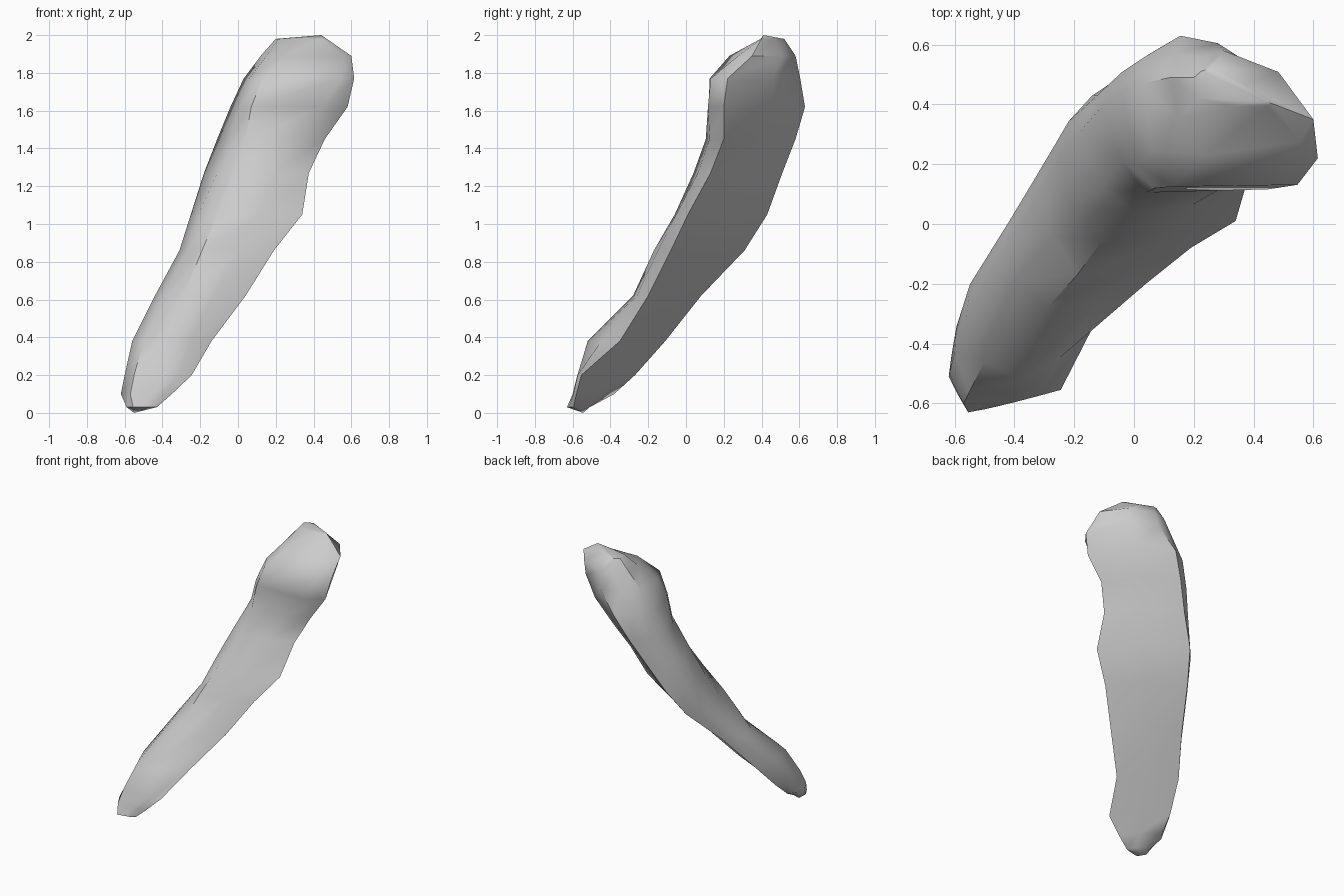
import bpy, bmesh
from mathutils import Vector

if "Cube" in bpy.data.objects:
    bpy.data.objects.remove(bpy.data.objects["Cube"])

# Cross-sections going up: height, then left, front-left, front ridge, right edge, back edge
SECTIONS = [
    (0.03, -.59, -.57, -.555, -.63, -.50, -.62, -.43, -.595, -.53, -.51),
    (0.10, -.62, -.51, -.57, -.60, -.45, -.60, -.35, -.58, -.57, -.38),
    (0.20, -.60, -.43, -.55, -.56, -.38, -.575, -.245, -.555, -.55, -.27),
    (0.38, -.56, -.31, -.50, -.46, -.38, -.52, -.14, -.35, -.49, -.11),
    (0.62, -.44, -.09, -.40, -.19, -.29, -.28, .04, -.20, -.36, .08),
    (0.86, -.31, .12, -.27, -.04, -.19, -.17, .19, -.08, -.22, .31),
    (1.05, -.25, .23, -.21, .06, -.11, -.06, .34, .01, -.14, .43),
    (1.27, -.18, .31, -.11, .12, .00, .04, .375, .13, -.02, .51),
    (1.45, -.11, .39, -.04, .21, .04, .105, .46, .20, .07, .58),
    (1.62, -.04, .44, .01, .20, .07, .12, .58, .20, .155, .63),
    (1.77, .03, .47, .06, .25, .13, .125, .615, .22, .28, .605),
    (1.89, .12, .49, .15, .35, .24, .23, .60, .35, .30, .58),
    (1.98, .20, .49, .215, .42, .33, .395, .47, .40, .26, .52),
]


def bulge_point(a, b, amount, t=0.5):
    """Point along a-b pushed outward (sections run counter-clockwise)."""
    d = b - a
    return a.lerp(b, t) + Vector((d.y, -d.x, 0)) * amount


bm = bmesh.new()
rings = []
for z, *xy in SECTIONS:
    left, fl, ridge, right, back = [Vector((xy[i], xy[i + 1], z)) for i in range(0, 10, 2)]
    # the broad back face is nearly flat; the head swells and gets a blunt front corner
    head = min(1, max(0, (z - 1.3) / 0.47))
    swell, front_bulge = 0.085 + 0.06 * head, 0.06 + 0.09 * head
    if z > 1.95:
        swell = front_bulge = 0.03
    front = bulge_point(ridge, right, front_bulge, 0.5 + 0.33 * head)
    mid = bulge_point(right, back, swell)
    back_left = bulge_point(back, left, 0.12)
    rings.append([bm.verts.new(p) for p in
                  (left, fl, ridge, front, right, mid, back, back_left)])

# Skin between neighbouring sections
for low, high in zip(rings, rings[1:]):
    n = len(low)
    for i in range(n):
        j = (i + 1) % n
        bm.faces.new((low[i], low[j], high[j], high[i]))

# Pointed foot and crown
foot = bm.verts.new((-.55, -.545, 0))
crown = bm.verts.new((.44, .41, 2.0))
for i in range(8):
    j = (i + 1) % 8
    bm.faces.new((rings[0][j], rings[0][i], foot))
    bm.faces.new((rings[-1][i], rings[-1][j], crown))

bmesh.ops.recalc_face_normals(bm, faces=bm.faces)
mesh = bpy.data.meshes.new("leaning_stone")
bm.to_mesh(mesh)
bm.free()

stone = bpy.data.objects.new("leaning_stone", mesh)
bpy.context.collection.objects.link(stone)
grey = bpy.data.materials.new("stone_grey")
grey.diffuse_color = (0.6, 0.6, 0.6, 1)
grey.use_nodes = True
grey.node_tree.nodes["Principled BSDF"].inputs["Base Color"].default_value = grey.diffuse_color
mesh.materials.append(grey)

# Soft shading with crisp ridges
bpy.context.view_layer.objects.active = stone
stone.select_set(True)
bpy.ops.object.shade_smooth_by_angle(angle=0.85)
